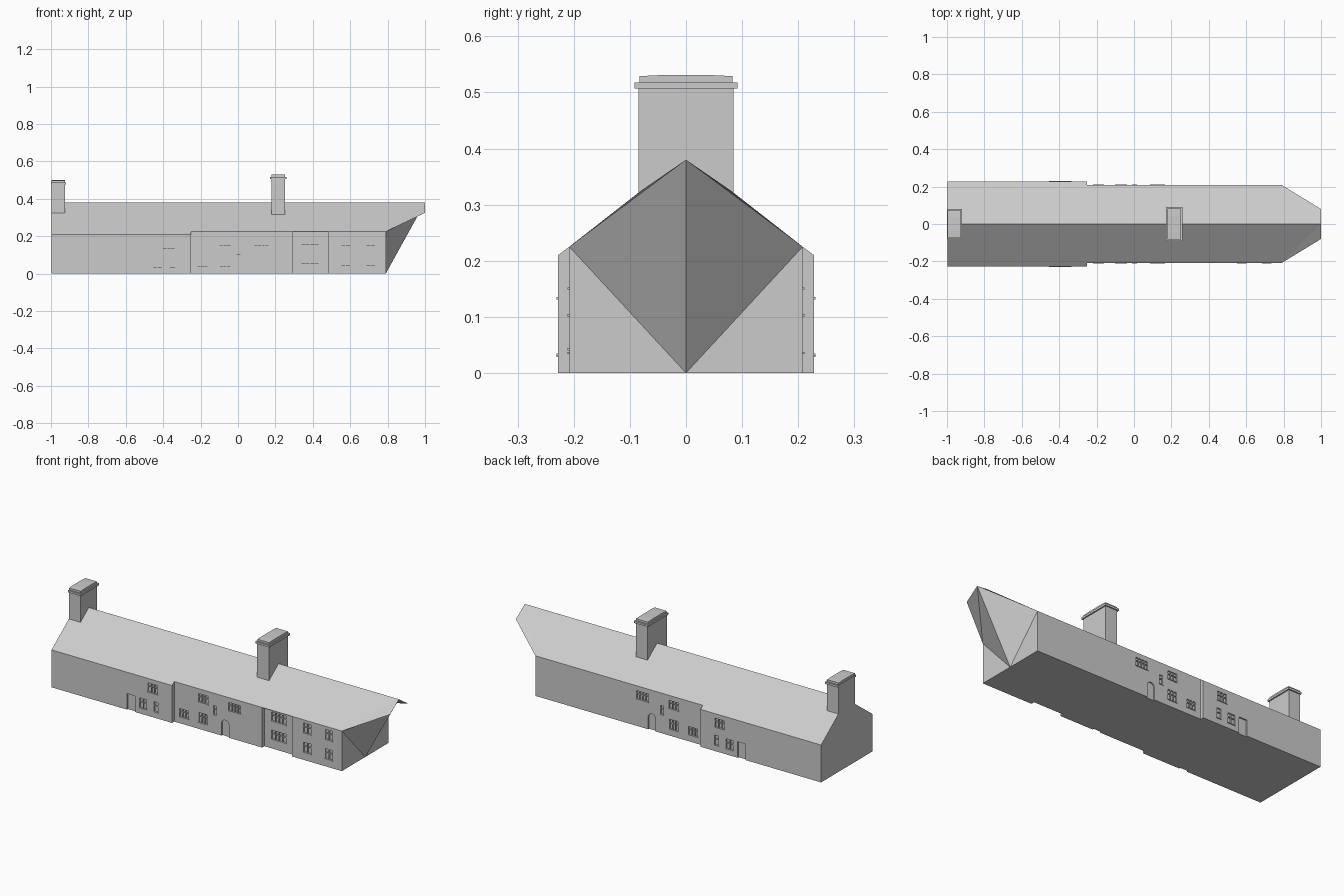
import bpy, math

if "Cube" in bpy.data.objects:
    bpy.data.objects.remove(bpy.data.objects["Cube"])

RIDGE = 0.38
MAIN_Y, MAIN_Z = 0.208, 0.225      # main range eaves
WING_Y, WING_Z = 0.228, 0.21       # wider wing eaves
RECESS_Y = 0.188
DEPTH = 0.008                      # reveal of doors and windows


def make(name, verts, faces):
    me = bpy.data.meshes.new(name)
    me.from_pydata(verts, [], faces)
    ob = bpy.data.objects.new(name, me)
    bpy.context.collection.objects.link(ob)
    bpy.context.view_layer.objects.active = ob
    bpy.ops.object.select_all(action='DESELECT')
    ob.select_set(True)
    bpy.ops.object.mode_set(mode='EDIT')
    bpy.ops.mesh.select_all(action='SELECT')
    bpy.ops.mesh.normals_make_consistent(inside=False)
    bpy.ops.object.mode_set(mode='OBJECT')
    return ob


class Parts:
    """Collects closed prisms into one mesh."""
    def __init__(self):
        self.v, self.f = [], []

    def prism(self, outline, y0, y1):
        n, b = len(outline), len(self.v)
        self.v += [(x, y, z) for y in (y0, y1) for x, z in outline]
        self.f += [tuple(range(b, b + n)), tuple(range(b + 2 * n - 1, b + n - 1, -1))]
        self.f += [(b + i, b + (i + 1) % n, b + n + (i + 1) % n, b + n + i) for i in range(n)]

    def box(self, x0, x1, y0, y1, z0, z1):
        self.prism([(x0, z0), (x1, z0), (x1, z1), (x0, z1)], y0, y1)

    def build(self, name):
        return make(name, self.v, self.f)


def cut(target, parts):
    cutter = parts.build("cutter")
    cutter.hide_render = True
    mod = target.modifiers.new("cut", 'BOOLEAN')
    mod.operation, mod.object, mod.solver = 'DIFFERENCE', cutter, 'EXACT'
    bpy.context.view_layer.objects.active = target
    bpy.ops.object.modifier_apply(modifier=mod.name)
    bpy.data.objects.remove(cutter)


# Wing: plain gabled prism
def ring(x, y, z):
    return [(x, -y, 0), (x, y, 0), (x, y, z), (x, 0, RIDGE), (x, -y, z)]


side_quads = [(i, (i + 1) % 5, 5 + (i + 1) % 5, 5 + i) for i in range(5)]
wing = make("wing", ring(-0.998, WING_Y, WING_Z) + ring(-0.25, WING_Y, WING_Z),
            side_quads + [(4, 3, 2, 1, 0), (5, 6, 7, 8, 9)])

# Main range: ridge runs out to a tip, with an undercut prow below it
main_v = ring(-0.25, MAIN_Y, MAIN_Z) + ring(0.79, MAIN_Y, MAIN_Z) + [(0.79, 0, 0)]
main_v[8] = (1.0, 0, RIDGE)
main_range = make("main_range", main_v,
                  [(4, 3, 2, 1, 0), (0, 1, 6, 10, 5)] + side_quads[1:] +
                  [(5, 10, 9), (10, 6, 7), (9, 10, 8), (10, 7, 8)])

# Overhanging roof flaps either side of the tip
for s, side in ((-1, "front"), (1, "back")):
    make("roof_flap_" + side,
         [(0.79, s * MAIN_Y, MAIN_Z), (1.0, s * 0.08, 0.325), (1.0, 0, RIDGE)], [(0, 1, 2)])

# Recessed bay in the front wall
bay = Parts()
bay.box(0.295, 0.48, -0.3, -RECESS_Y, -0.05, 0.224)
cut(main_range, bay)

# Openings: windows (x, z centre, width, height, lights), doors (x, width, height, arched)
wing_windows = [(-0.37, 0.16, 0.06, 0.05, 3), (-0.43, 0.06, 0.045, 0.055, 2),
                (-0.35, 0.062, 0.025, 0.055, 1)]
main_windows = [(-0.07, 0.175, 0.058, 0.045, 3), (0.125, 0.175, 0.075, 0.045, 4),
                (-0.19, 0.06, 0.055, 0.045, 3), (-0.07, 0.065, 0.055, 0.055, 3),
                (0.003, 0.13, 0.02, 0.05, 1)]
bay_windows = [(0.385, 0.18, 0.09, 0.05, 4), (0.385, 0.078, 0.09, 0.05, 4)]
end_windows = [(x, z, 0.045, 0.055, 2) for x in (0.575, 0.71) for z in (0.18, 0.072)]


def door_outline(x, w, h, arched):
    r = w / 2
    if not arched:
        return [(x - r, -0.01), (x + r, -0.01), (x + r, h), (x - r, h)]
    arc = [(x + r * math.cos(a), h - r + r * math.sin(a))
           for a in (math.pi * i / 8 for i in range(9))]
    return [(x - r, -0.01), (x + r, -0.01)] + arc


def open_wall(target, name, s, wall, windows, doors=()):
    holes, bars = Parts(), Parts()
    for x, z, w, h, lights in windows:
        x0, x1, z0, z1 = x - w / 2, x + w / 2, z - h / 2, z + h / 2
        holes.box(x0, x1, s * (wall - DEPTH), s * (wall + 0.01), z0, z1)
        back, face = s * (wall - DEPTH - 0.002), s * (wall - 0.001)
        for i in range(1, lights):                       # mullions
            m = x0 + w * i / lights
            bars.box(m - 0.002, m + 0.002, back, face, z0, z1)
        bars.box(x0, x1, back, face, z + 0.004, z + 0.008)   # transom
        bars.box(x0 - 0.003, x1 + 0.003, back, s * (wall + 0.003), z0 - 0.004, z0)  # sill
    for d in doors:
        holes.prism(door_outline(*d), s * (wall - DEPTH), s * (wall + 0.01))
    cut(target, holes)
    bars.build(name + "_window_bars")


for s, side in ((-1, "front"), (1, "back")):
    open_wall(wing, "wing_" + side, s, WING_Y, wing_windows, [(-0.505, 0.05, 0.09, False)])
    open_wall(main_range, "main_" + side, s, MAIN_Y,
              main_windows + (end_windows if s < 0 else []), [(0.066, 0.046, 0.092, True)])
open_wall(main_range, "bay", -1, RECESS_Y, bay_windows)


# Chimneys: shaft, projecting band and slightly cambered cap
def chimney(name, x0, x1, y, base, top):
    shaft, cap = Parts(), Parts()
    shaft.box(x0, x1, -y, y, base, top - 0.024)
    shaft.build(name + "_shaft")
    o = 0.007
    lo, hi = max(x0 - o, -1.0), x1 + o
    cap.box(lo, hi, -y - o, y + o, top - 0.024, top - 0.013)
    cap.build(name + "_band")
    ys = [(-y + 0.002, top - 0.002), (-y / 2, top), (y / 2, top), (y - 0.002, top - 0.002)]
    prof = [(-y + 0.002, top - 0.013)] + ys + [(y - 0.002, top - 0.013)]
    n = len(prof)
    make(name + "_cap", [(x, a, b) for x in (x0, x1) for a, b in prof],
         [tuple(range(n)), tuple(range(n, 2 * n))] +
         [(i, (i + 1) % n, n + (i + 1) % n, n + i) for i in range(n)])


chimney("gable_chimney", -0.998, -0.926, 0.074, 0.3, 0.5)
chimney("ridge_chimney", 0.179, 0.252, 0.085, 0.3, 0.531)
